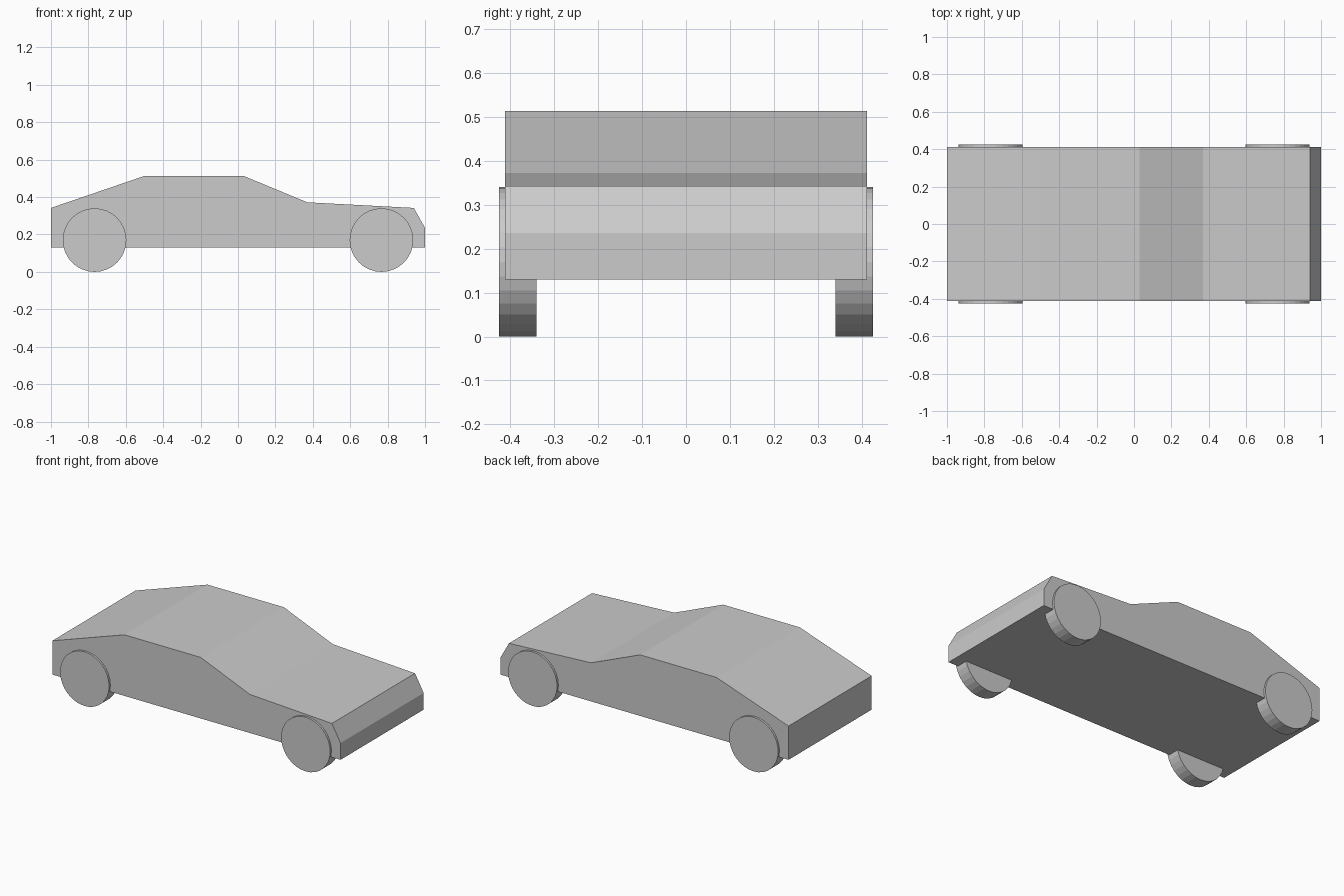
import bpy
import bmesh
import math

cube = bpy.data.objects.get("Cube")
if cube:
    bpy.data.objects.remove(cube, do_unlink=True)

# One plain grey for everything
grey = bpy.data.materials.new("light_grey")
grey.use_nodes = True
colour = (0.6, 0.6, 0.6, 1)
grey.diffuse_color = colour
grey.node_tree.nodes["Principled BSDF"].inputs["Base Color"].default_value = colour

HALF_WIDTH = 0.412
WHEEL_RADIUS = 0.17
WHEEL_WIDTH = 0.085
WHEEL_X = 0.767
WHEEL_Y = 0.3825

# Body side profile (x, z), from the tail over the roof to the nose
PROFILE = [(-1, 0.13), (-1, 0.342), (-0.5, 0.513), (0.03, 0.513),
           (0.37, 0.372), (0.94, 0.342), (1, 0.235), (1, 0.13)]


def make_body():
    bm = bmesh.new()
    side = bm.faces.new([bm.verts.new((x, -HALF_WIDTH, z)) for x, z in PROFILE])
    extruded = bmesh.ops.extrude_face_region(bm, geom=[side], use_keep_orig=True)
    moved = [v for v in extruded["geom"] if isinstance(v, bmesh.types.BMVert)]
    bmesh.ops.translate(bm, verts=moved, vec=(0, 2 * HALF_WIDTH, 0))
    bmesh.ops.recalc_face_normals(bm, faces=bm.faces)
    mesh = bpy.data.meshes.new("car_body")
    bm.to_mesh(mesh)
    bm.free()
    mesh.materials.append(grey)
    body = bpy.data.objects.new("car_body", mesh)
    bpy.context.collection.objects.link(body)


def make_wheel(name, x, y):
    bpy.ops.mesh.primitive_cylinder_add(
        vertices=32, radius=WHEEL_RADIUS, depth=WHEEL_WIDTH,
        location=(x, y, WHEEL_RADIUS), rotation=(math.pi / 2, 0, 0))
    wheel = bpy.context.object
    wheel.name = name
    wheel.data.materials.append(grey)


make_body()

# Four wheels, slightly proud of the body sides
for end, sx in (("nose", 1), ("tail", -1)):
    for side, sy in (("near", -1), ("far", 1)):
        make_wheel(f"{end}_{side}_wheel", sx * WHEEL_X, sy * WHEEL_Y)
